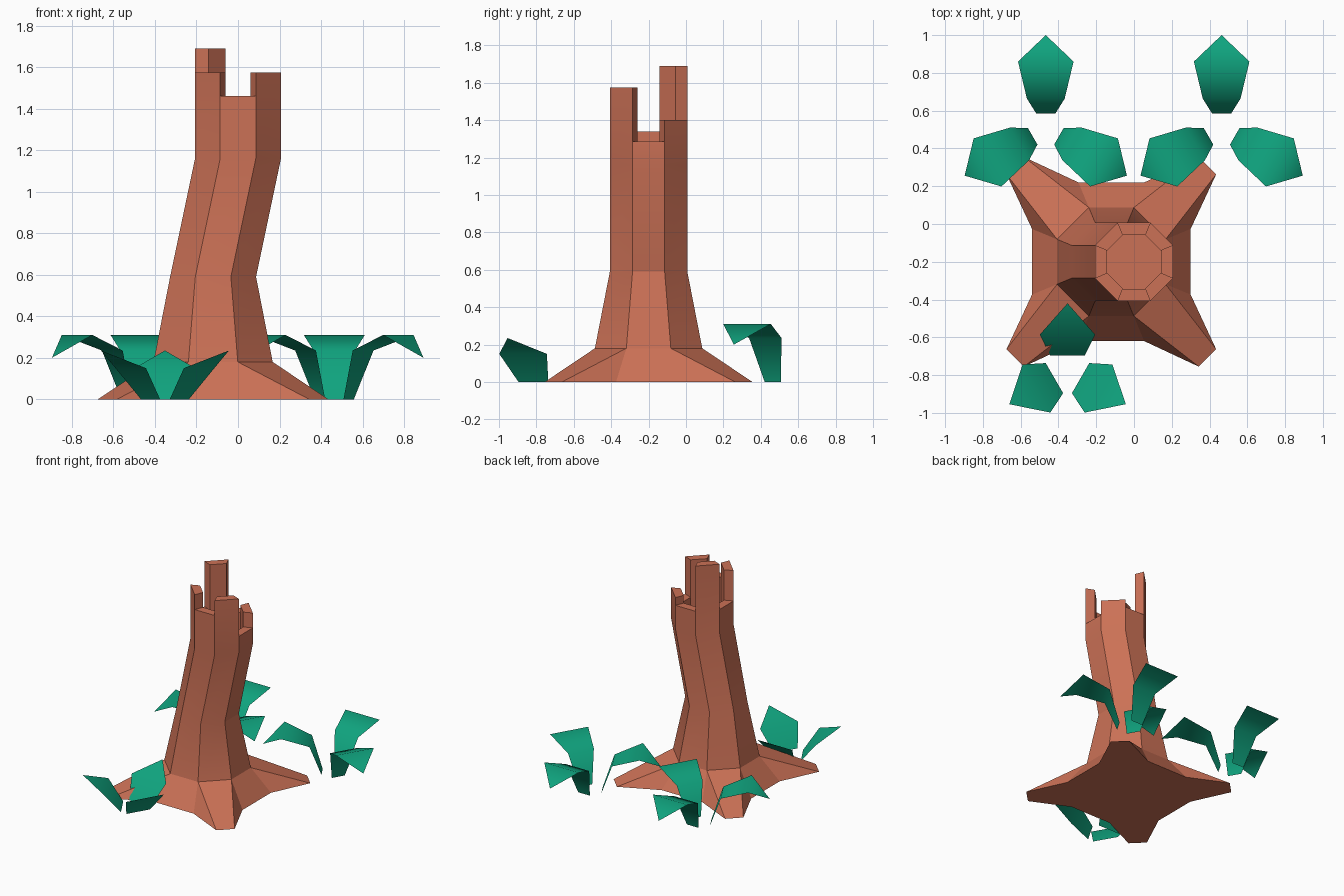
import bpy
import bmesh
from math import radians, sin, cos, tan, pi
from mathutils import Vector

cube = bpy.data.objects.get("Cube")
if cube:
    bpy.data.objects.remove(cube)


def material(name, colour):
    mat = bpy.data.materials.new(name)
    mat.use_nodes = True
    mat.diffuse_color = (*colour, 1)
    bsdf = next(n for n in mat.node_tree.nodes if n.type == "BSDF_PRINCIPLED")
    bsdf.inputs["Base Color"].default_value = (*colour, 1)
    return mat


bark = material("reddish brown bark", (0.60, 0.165, 0.093))
green = material("leaf green", (0.005, 0.37, 0.21))


def finish(bm, name, mat, angle):
    mesh = bpy.data.meshes.new(name)
    bm.to_mesh(mesh)
    bm.free()
    mesh.materials.append(mat)
    obj = bpy.data.objects.new(name, mesh)
    bpy.context.collection.objects.link(obj)
    bpy.ops.object.select_all(action="DESELECT")
    obj.select_set(True)
    bpy.context.view_layer.objects.active = obj
    bpy.ops.object.shade_smooth_by_angle(angle=radians(angle))
    return obj


AXIS_Y = -0.2
LEAN_X = -0.12


def corner(i, apothem, x, z):
    """Corner i of an octagon with flat sides facing the axes; side 0 faces +x."""
    a = (i - 0.5) * pi / 4
    r = apothem / cos(pi / 8)
    return Vector((x + r * cos(a), AXIS_Y + r * sin(a), z))


# Tree stump: leaning octagonal trunk with root flares and a splintered rim
bm = bmesh.new()
levels = [(0.42, LEAN_X, 0), (0.287, LEAN_X, 0.18), (0.207, LEAN_X, 0.59), (0.207, 0, 1.16)]
rings = [[bm.verts.new(corner(i, *level)) for i in range(8)] for level in levels]
for lower, upper in zip(rings, rings[1:]):
    for i in range(8):
        j = (i + 1) % 8
        if lower is rings[0] and i % 2:
            continue
        bm.faces.new((lower[i], lower[j], upper[j], upper[i]))

# Roots spread from the diagonal sides down to the ground
outline = []
for i in range(8):
    j = (i + 1) % 8
    outline.append(rings[0][i])
    if i % 2:
        a = i * pi / 4
        out = Vector((cos(a), sin(a), 0))
        side = Vector((-sin(a), cos(a), 0))
        mid = Vector((LEAN_X, AXIS_Y, 0)) + out * 0.72
        t1, t2 = (bm.verts.new(mid + side * s) for s in (-0.065, 0.065))
        bm.faces.new((t1, t2, rings[1][j], rings[1][i]))
        bm.faces.new((rings[0][i], t1, rings[1][i]))
        bm.faces.new((t2, rings[0][j], rings[1][j]))
        outline += [t1, t2]
bm.faces.new(outline[::-1])

# Broken rim: one upright splinter per side around a sunken floor
rim_heights = [1.285, 1.40, 1.34, 1.69, 1.34, 1.575, 1.46, 1.575]
inner = [bm.verts.new(corner(i, 0.143, 0, 1.16)) for i in range(8)]
bm.faces.new(inner)
for i, top in enumerate(rim_heights):
    j = (i + 1) % 8
    base = [rings[3][i], rings[3][j], inner[j], inner[i]]
    tips = [bm.verts.new((v.co.x, v.co.y, top)) for v in base]
    for k in range(4):
        n = (k + 1) % 4
        bm.faces.new((base[k], base[n], tips[n], tips[k]))
    bm.faces.new(tips)
finish(bm, "tree_stump", bark, 20)


# Plants: three bent leaves around a centre
def plant(name, x, y, sections, tip):
    """Sections are (radius, half width, height), ending in a point at tip."""
    bm = bmesh.new()
    for turn in range(3):
        a = pi / 2 + turn * 2 * pi / 3
        out = Vector((cos(a), sin(a), 0))
        side = Vector((-sin(a), cos(a), 0))

        def point(r, w, z):
            return bm.verts.new(Vector((x, y, z)) + out * r + side * w)

        rows = [(point(r, -w, z), point(r, w, z)) for r, w, z in sections]
        for (a1, b1), (a2, b2) in zip(rows, rows[1:]):
            bm.faces.new((a1, a2, b2, b1))
        bm.faces.new((rows[-1][0], point(tip[0], 0, tip[1]), rows[-1][1]))
    finish(bm, name, green, 180)


tall_leaf = [(0.08, 0.05, 0), (0.16, 0.10, 0.235), (0.356, 0.147, 0.31)]
short_leaf = [(0.08, 0.092, 0), (0.19, 0.147, 0.15)]
plant("back_left_plant", 0.464, 0.504, tall_leaf, (0.496, 0.20))
plant("back_right_plant", -0.467, 0.504, tall_leaf, (0.496, 0.20))
plant("front_plant", -0.352, -0.776, short_leaf, (0.356, 0.235))
